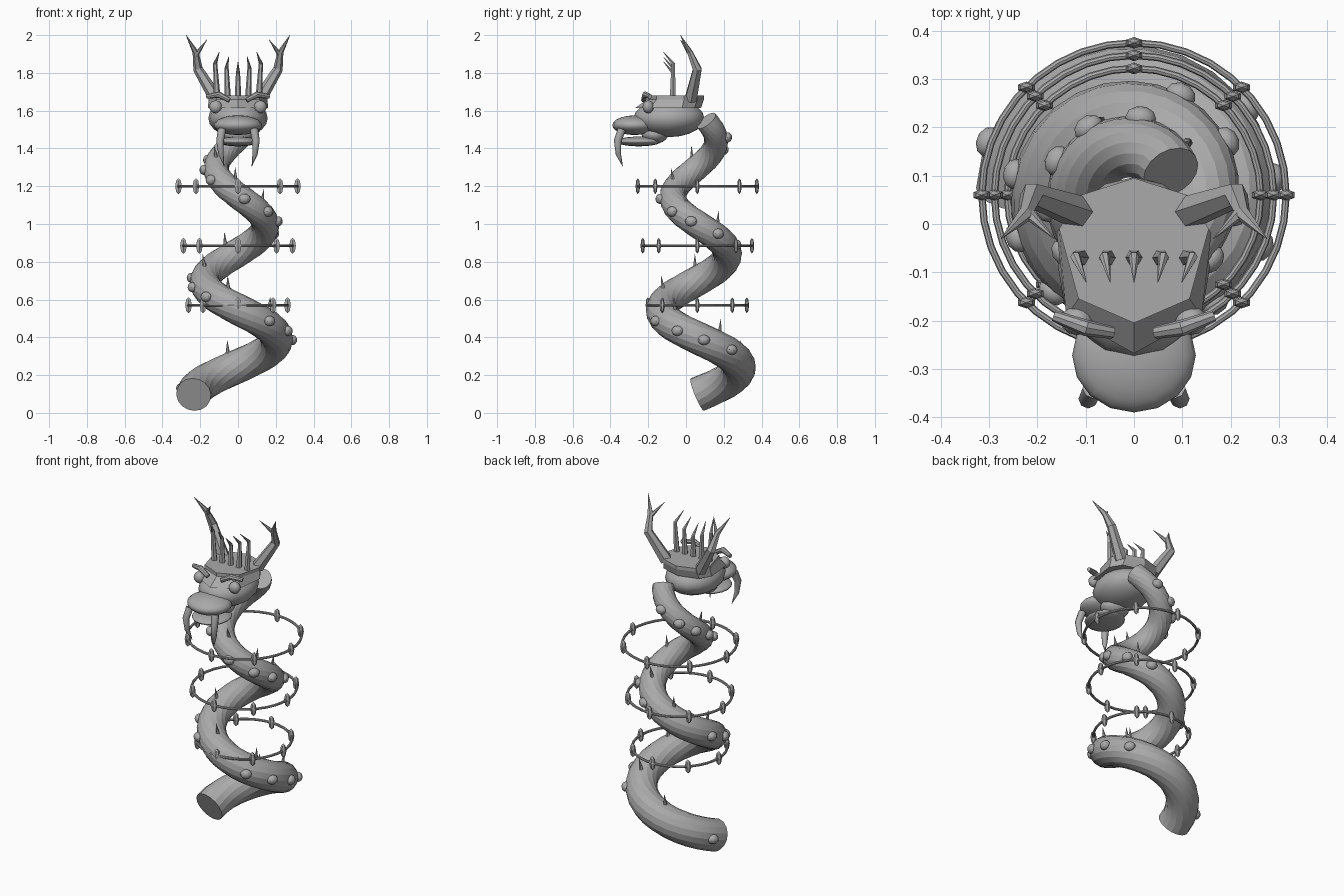
import bpy, bmesh
from math import sin, cos, pi, radians
from mathutils import Vector

cube = bpy.data.objects.get("Cube")
if cube:
    bpy.data.objects.remove(cube)

grey = bpy.data.materials.new("stone_grey")
grey.use_nodes = True
grey.diffuse_color = (0.4, 0.4, 0.4, 1)
grey.node_tree.nodes["Principled BSDF"].inputs["Base Color"].default_value = (0.4, 0.4, 0.4, 1)

UP = Vector((0, 0, 1))
BACK = Vector((0, 1, 0))


def finish(obj, name, smooth=None):
    obj.name = name
    obj.data.materials.clear()
    obj.data.materials.append(grey)
    if smooth:
        bpy.ops.object.select_all(action='DESELECT')
        obj.select_set(True)
        bpy.context.view_layer.objects.active = obj
        bpy.ops.object.shade_smooth_by_angle(angle=radians(smooth))
    return obj


def loft(name, rings, smooth=None):
    """Skin a list of equal-length point loops and cap both ends."""
    bm = bmesh.new()
    loops = [[bm.verts.new(p) for p in ring] for ring in rings]
    n = len(rings[0])
    for a, b in zip(loops, loops[1:]):
        for i in range(n):
            j = (i + 1) % n
            bm.faces.new((a[i], a[j], b[j], b[i]))
    bm.faces.new(loops[0][::-1])
    bm.faces.new(loops[-1])
    bmesh.ops.recalc_face_normals(bm, faces=bm.faces)
    mesh = bpy.data.meshes.new(name)
    bm.to_mesh(mesh)
    bm.free()
    obj = bpy.data.objects.new(name, mesh)
    bpy.context.collection.objects.link(obj)
    return finish(obj, name, smooth)


def sweep(name, points, radii, sides=6, ref=BACK, smooth=None):
    """Tapered tube along a path."""
    pts = [Vector(p) for p in points]
    rings = []
    for i, p in enumerate(pts):
        t = (pts[min(i + 1, len(pts) - 1)] - pts[max(i - 1, 0)]).normalized()
        u = t.cross(ref).normalized()
        v = u.cross(t)
        rings.append([p + radii[i] * (u * cos(2 * pi * k / sides) + v * sin(2 * pi * k / sides))
                      for k in range(sides)])
    return loft(name, rings, smooth)


def ball(name, loc, scale, seg=16, rings=10, smooth=35, rot=(0, 0, 0)):
    bpy.ops.mesh.primitive_uv_sphere_add(segments=seg, ring_count=rings, radius=1,
                                         location=loc, rotation=rot)
    obj = bpy.context.object
    obj.scale = scale
    return finish(obj, name, smooth)


# Coiled body: a tapering clockwise helix, addressed by degrees travelled
TURN = 868
AXIS_Y = 0.06


def coil(s):
    t = s / TURN
    a = radians(180 - s)
    out = Vector((cos(a), sin(a), 0))
    centre = out * (0.235 - 0.145 * t) + Vector((0, AXIS_Y, 0.097 + 1.45 * t))
    return centre, out, 0.093 - 0.032 * t, a


steps = [TURN * i / 64 for i in range(65)]
sweep("coiled_body", [coil(s)[0] for s in steps], [coil(s)[2] for s in steps], 16, UP, 20)

# Round bumps on the outside of the coil
for s in (20, 142, 173, 202, 233, 310, 340, 370, 475, 510, 549, 580, 620,
          680, 712, 744, 776, 815):
    c, out, r, a = coil(s)
    ball("body_bump", c + out * r * 0.97, (0.025, 0.032, 0.027), 10, 8, 35, (0, 0, a))

# Thorns along the upper side of the coil
for i in range(10):
    c, out, r, a = coil(76 + 70 * i)
    base = c + UP * r * 0.92
    sweep("body_thorn", [base, base + UP * 0.075 + out * 0.012], [0.013, 0.0008], 6)

# Floating rings, each with eight faceted gems
for z, radius in ((0.57, 0.262), (0.885, 0.289), (1.2, 0.315)):
    bpy.ops.mesh.primitive_torus_add(location=(0, AXIS_Y, z), major_radius=radius,
                                     minor_radius=0.0075, major_segments=36, minor_segments=8)
    finish(bpy.context.object, "floating_ring")
    for k in range(8):
        a = k * pi / 4
        ball("ring_gem", (radius * cos(a), AXIS_Y + radius * sin(a), z),
             (0.02, 0.012, 0.042), 6, 4, None)

# Head
ball("skull", (0, -0.09, 1.56), (0.157, 0.187, 0.1))
ball("snout", (0, -0.272, 1.523), (0.128, 0.118, 0.052))
ball("lower_jaw", (0, -0.25, 1.437), (0.108, 0.118, 0.026))
ball("throat", (0, -0.165, 1.475), (0.085, 0.07, 0.05))


# Crown plate: bevelled shield outline, wider below
def shield(half, z):
    return [(x, y, z) for x, y in half] + [(-x, y, z) for x, y in half[-2:0:-1]]


lower = ((0, 0.08), (0.12, 0.045), (0.16, -0.02), (0.14, -0.19), (0, -0.268))
upper = ((0, 0.095), (0.11, 0.06), (0.155, -0.01), (0.115, -0.155), (0, -0.205))
loft("crown_plate", [shield(lower, 1.615), shield(upper, 1.66), shield(upper, 1.68)])

# Crown spikes, hooked forward
for i in range(-2, 3):
    x, top = 0.055 * i, 1.86 + 0.025 * abs(i)
    sweep("crown_spike", [(x, -0.07, 1.665), (x * 1.1, -0.068, top - 0.06), (x * 0.9, -0.12, top)],
          [0.018, 0.011, 0.001], 6)

for side, label in ((1, "left"), (-1, "right")):
    def m(*p):
        return (p[0] * side, p[1], p[2])

    # Forked antlers
    fork = m(0.225, 0.02, 1.91)
    sweep(label + "_antler", [m(0.115, 0.025, 1.66), m(0.212, 0.06, 1.82), fork,
                              m(0.275, -0.03, 2.0)], [0.036, 0.026, 0.016, 0.001], 6)
    sweep(label + "_antler_tine", [m(0.222, 0.025, 1.895), m(0.165, -0.03, 1.975)],
          [0.014, 0.001], 6)

    # Eyes and brows
    ball(label + "_eye", m(0.118, -0.2, 1.62), (0.034, 0.03, 0.034), 12, 8)
    sweep(label + "_brow", [m(0.045, -0.225, 1.655), m(0.1, -0.215, 1.685), m(0.165, -0.19, 1.675)],
          [0.013, 0.017, 0.012], 8)

    # Fangs
    sweep(label + "_fang", [m(0.085, -0.34, 1.5), m(0.095, -0.362, 1.44), m(0.09, -0.358, 1.37),
                            m(0.073, -0.335, 1.305)], [0.022, 0.02, 0.014, 0.001], 8, BACK, 50)
